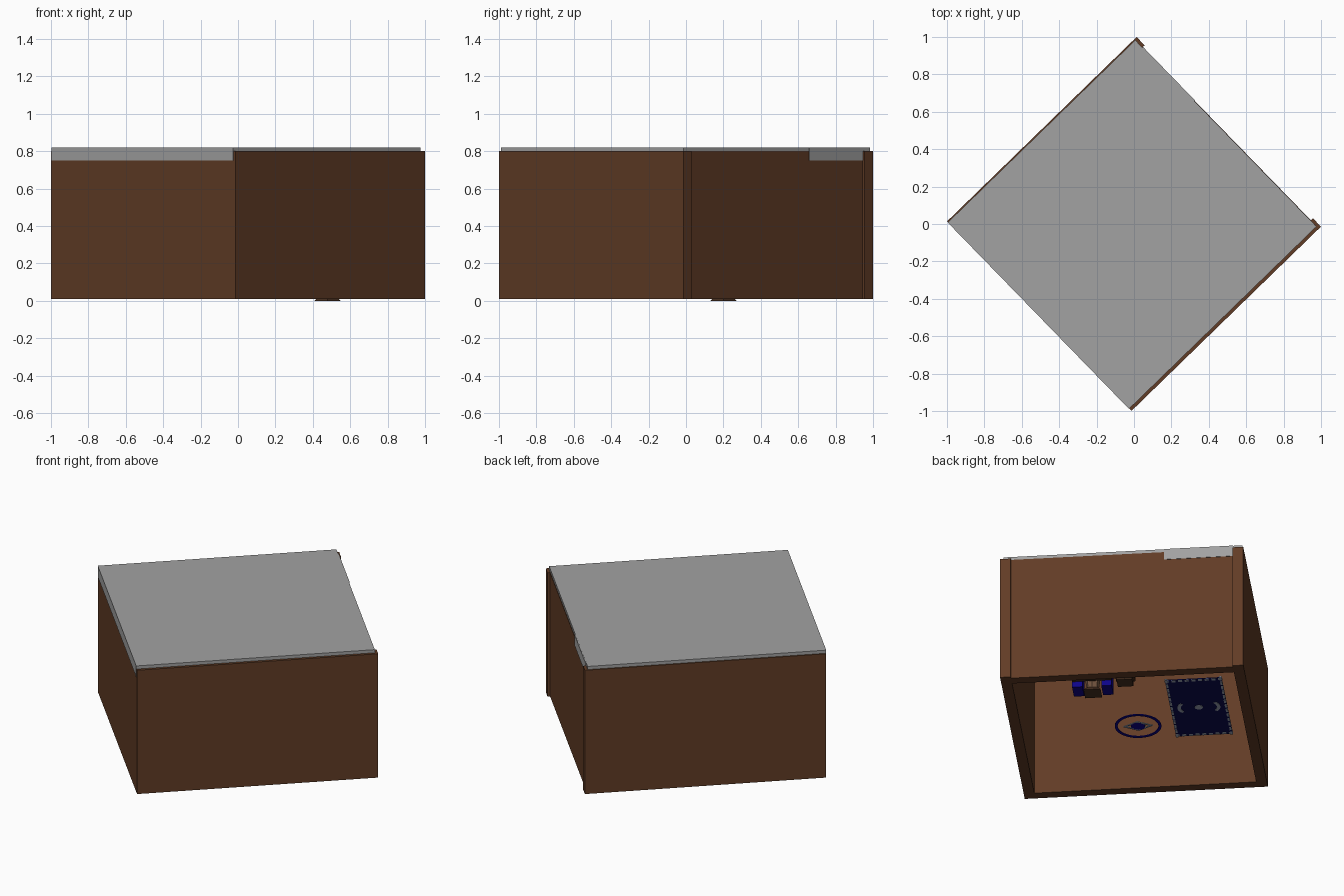
import bpy, bmesh, math
from mathutils import Matrix, Vector

if "Cube" in bpy.data.objects:
    bpy.data.objects.remove(bpy.data.objects["Cube"])

ROT = Matrix.Rotation(math.radians(44.2), 4, 'Z')   # the room stands corner-on


def mat(name, rgb):
    m = bpy.data.materials.new(name)
    m.diffuse_color = (*rgb, 1)
    m.use_nodes = True
    m.node_tree.nodes["Principled BSDF"].inputs["Base Color"].default_value = m.diffuse_color
    return m


BROWN = mat("brown wood", (0.12, 0.045, 0.019))
DARK = mat("dark wood", (0.06, 0.028, 0.014))
TAN = mat("tan wood", (0.17, 0.09, 0.05))
GREY = mat("grey stone", (0.36, 0.36, 0.36))
NAVY = mat("navy cloth", (0.003, 0.003, 0.075))
BLUE = mat("blue cloth", (0.004, 0.001, 0.25))
SILVER = mat("silver thread", (0.33, 0.37, 0.46))


def finish(name, bm, m):
    bmesh.ops.recalc_face_normals(bm, faces=bm.faces)
    bm.transform(ROT)
    me = bpy.data.meshes.new(name)
    bm.to_mesh(me)
    bm.free()
    me.materials.append(m)
    ob = bpy.data.objects.new(name, me)
    bpy.context.collection.objects.link(ob)
    return ob


def box(name, lo, hi, m):
    lo, hi = Vector(lo), Vector(hi)
    bm = bmesh.new()
    bmesh.ops.create_cube(bm, size=1)
    for v in bm.verts:
        v.co = Vector([(lo[i] + hi[i]) / 2 + v.co[i] * (hi[i] - lo[i]) for i in range(3)])
    return finish(name, bm, m)


def frustum(name, c, z0, z1, r0, r1, sides, m, turn=0):
    bm = bmesh.new()
    bmesh.ops.create_cone(bm, cap_ends=True, segments=sides, radius1=r0, radius2=r1, depth=z1 - z0)
    bm.transform(Matrix.Translation((c[0], c[1], (z0 + z1) / 2)) @ Matrix.Rotation(turn, 4, 'Z'))
    return finish(name, bm, m)


def band(name, c, r_out, r_in, sides, m, z=0.01, h=0.005, sx=1, sy=1, start=0, sweep=math.tau):
    """Flat ring or arc, extruded to a thin plate."""
    bm = bmesh.new()
    rows = []
    for i in range(sides + 1):
        a = start + sweep * i / sides
        rows.append([bm.verts.new((c[0] + r * sx * math.cos(a), c[1] + r * sy * math.sin(a), z))
                     for r in (r_in, r_out)])
    for p, q in zip(rows, rows[1:]):
        bm.faces.new((p[0], p[1], q[1], q[0]))
    bmesh.ops.remove_doubles(bm, verts=bm.verts, dist=1e-5)
    top = bmesh.ops.extrude_face_region(bm, geom=bm.faces[:])
    for v in top["geom"]:
        if isinstance(v, bmesh.types.BMVert):
            v.co.z += h
    return finish(name, bm, m)


# walls: open at the bottom, the back wall set in between the side walls
E, T, Z0, Z1 = 0.707, 0.062, 0.01, 0.8
box("front_wall", (-0.706, -E, Z0), (-E + T, E, Z1), BROWN)
for s, n in ((-1, "right"), (1, "left")):
    a, b = sorted((s * E, s * (E - T)))
    box(n + "_wall", (-E + T, a, Z0), (E, b, Z1), BROWN)
box("back_wall", (E - T - 0.015, -E + T, Z0), (0.692, E - T, Z1), BROWN)

# roof slab with the lip that shows on the front and part of the back
box("roof", (-0.7085, -0.69, 0.75), (0.69, 0.70, 0.82), GREY)
box("roof_back_lip", (0.686, 0.245, 0.75), (0.6945, E - T, 0.819), GREY)

# rectangular rug with stitched border and motif
RU, RV, HU, HV = 0.245, 0.402, 0.325, 0.165
box("rug", (RU - HU, RV - HV, 0.012), (RU + HU, RV + HV, 0.017), NAVY)
for s in (-1, 1):
    for i in range(13):
        u = RU - HU + 0.01 + i * (2 * HU - 0.02) / 12
        v = RV + s * (HV - 0.007)
        box("rug_side_stitch", (u - 0.018, v - 0.007, 0.010), (u + 0.018, v + 0.007, 0.0185), SILVER)
    for i in range(9):
        v = RV - HV + 0.01 + i * (2 * HV - 0.02) / 8
        u = RU + s * (HU - 0.012)
        box("rug_end_stitch", (u - 0.010, v - 0.012, 0.010), (u + 0.010, v + 0.012, 0.0185), SILVER)
    # crescent brackets on both sides of the centre
    band("rug_crescent", (RU, RV + s * 0.05), 0.075, 0.055, 8, SILVER, z=0.010, h=0.0085,
         start=s * math.pi / 2 - 0.8, sweep=1.6)
frustum("rug_medallion", (RU, RV), 0.010, 0.0185, 0.024, 0.024, 16, SILVER)

# round floor emblem
C = (0.063, 0.03)
band("emblem_ring", C, 0.135, 0.118, 40, BLUE)
band("emblem_diamond", C, 0.088, 0.068, 4, SILVER, sx=0.6)
frustum("emblem_centre", C, 0.01, 0.015, 0.042, 0.042, 16, BLUE)

# pedestal chair with blue side panels
P = (0.484, -0.19)
frustum("chair_base", P, 0.0, 0.025, 0.07, 0.045, 4, DARK, math.pi / 4)
frustum("chair_post", P, 0.025, 0.2, 0.035, 0.06, 8, TAN)
for s in (-1, 1):
    a, b = sorted((P[1] + s * 0.055, P[1] + s * 0.115))
    box("chair_side_panel", (P[0] - 0.05, a, 0.015), (P[0] + 0.06, b, 0.26), BLUE)
box("chair_seat", (P[0] - 0.05, P[1] - 0.055, 0.15), (P[0] + 0.06, P[1] + 0.055, 0.18), BLUE)
box("chair_back", (P[0] + 0.06, P[1] - 0.115, 0.05), (P[0] + 0.085, P[1] + 0.115, 0.36), DARK)

# small stool beside the chair
box("stool_foot", (0.525, -0.04, 0.012), (0.61, 0.05, 0.05), DARK)
box("stool_top", (0.515, -0.05, 0.05), (0.62, 0.06, 0.13), BROWN)
